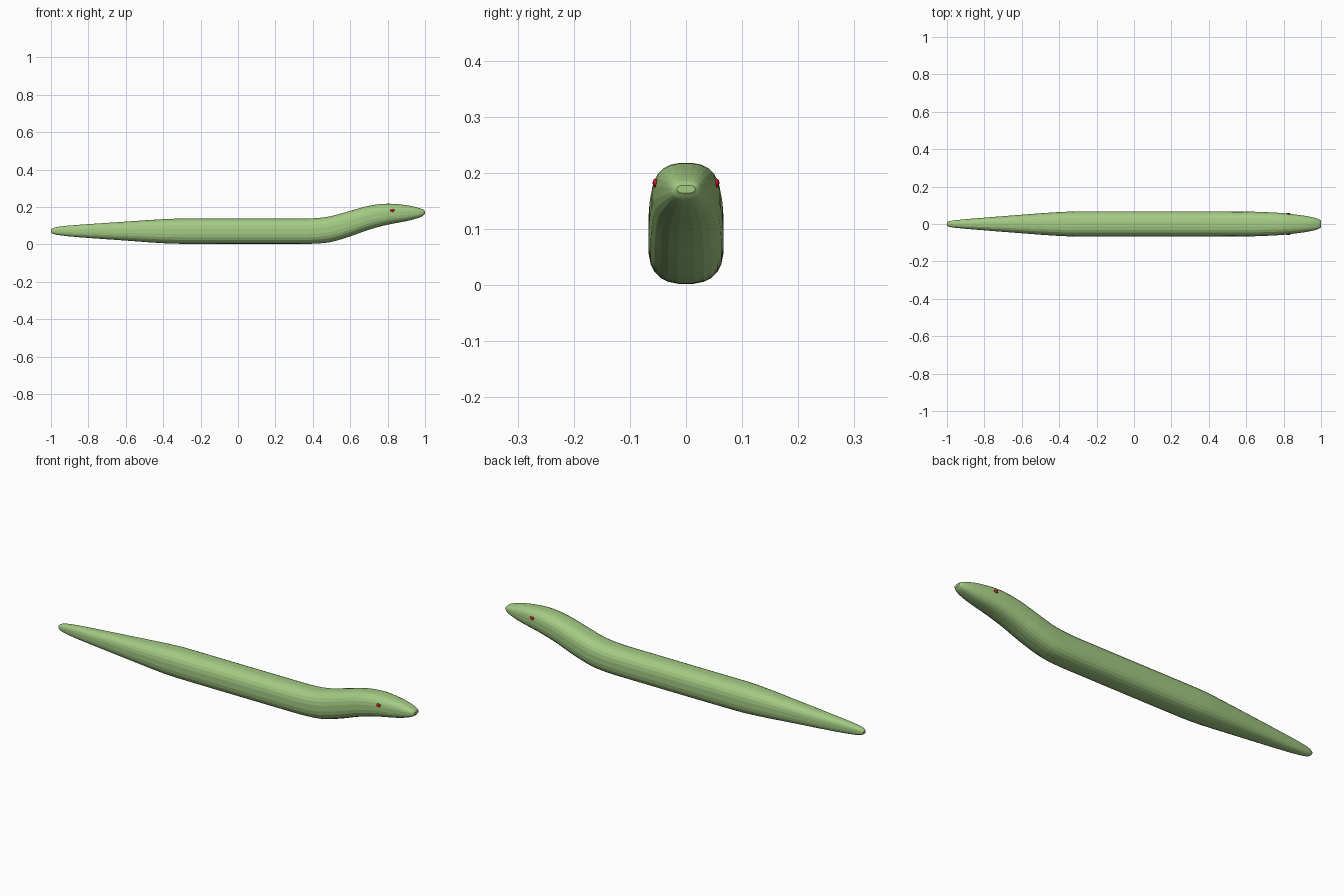
import bpy, bmesh, math

if "Cube" in bpy.data.objects:
    bpy.data.objects.remove(bpy.data.objects["Cube"])


def material(name, color):
    m = bpy.data.materials.new(name)
    m.diffuse_color = (*color, 1)
    m.use_nodes = True
    m.node_tree.nodes["Principled BSDF"].inputs["Base Color"].default_value = m.diffuse_color
    return m


green = material("leaf_green", (0.37, 0.60, 0.23))
red = material("eye_red", (0.60, 0.01, 0.02))

# Body stations: x, underside z, back z, half width
STATIONS = [
    (-1.0, 0.064, 0.080, 0.009), (-0.985, 0.055, 0.089, 0.016),
    (-0.94, 0.047, 0.097, 0.022), (-0.85, 0.038, 0.105, 0.030),
    (-0.60, 0.020, 0.122, 0.050), (-0.42, 0.007, 0.134, 0.063),
    (-0.32, 0.003, 0.138, 0.067), (0.0, 0.002, 0.138, 0.067),
    (0.32, 0.002, 0.138, 0.067), (0.42, 0.004, 0.141, 0.067),
    (0.50, 0.013, 0.152, 0.067), (0.60, 0.042, 0.180, 0.067),
    (0.70, 0.078, 0.207, 0.064), (0.80, 0.105, 0.218, 0.058),
    (0.90, 0.124, 0.210, 0.046), (0.96, 0.140, 0.197, 0.035),
    (0.99, 0.153, 0.186, 0.025), (1.0, 0.164, 0.178, 0.016),
]
SIDES, STEPS, POWER = 24, 3, 2.6


def smooth_stations(pts):
    """Monotone x, smoothed values between stations."""
    def slope(i, k):
        a, b = pts[max(i - 1, 0)], pts[min(i + 1, len(pts) - 1)]
        return (b[k] - a[k]) / (b[0] - a[0])

    out = []
    for i in range(len(pts) - 1):
        p, q = pts[i], pts[i + 1]
        h = q[0] - p[0]
        for s in range(STEPS):
            t = s / STEPS
            row = [p[0] + h * t]
            for k in (1, 2, 3):
                # constant stretches stay exactly straight
                m0, m1 = slope(i, k), slope(i + 1, k)
                if abs(q[k] - p[k]) < 1e-6:
                    m0 = m1 = 0
                row.append((2*t**3 - 3*t**2 + 1) * p[k] + (t**3 - 2*t**2 + t) * h * m0
                           + (3*t**2 - 2*t**3) * q[k] + (t**3 - t**2) * h * m1)
            out.append(row)
    return out + [list(pts[-1])]


def squarish(v):
    return math.copysign(abs(v) ** (2 / POWER), v)


# Body: lofted rounded-square rings
bm = bmesh.new()
rings = []
for x, lo, hi, w in smooth_stations(STATIONS):
    ring = []
    for i in range(SIDES):
        a = math.tau * (i + 0.5) / SIDES
        ring.append(bm.verts.new((x, w * squarish(math.cos(a)),
                                  (lo + hi) / 2 + (hi - lo) / 2 * squarish(math.sin(a)))))
    rings.append(ring)
for r, s in zip(rings, rings[1:]):
    for i in range(SIDES):
        j = (i + 1) % SIDES
        bm.faces.new((r[i], r[j], s[j], s[i]))
bm.faces.new(rings[0])
bm.faces.new(rings[-1])
bmesh.ops.recalc_face_normals(bm, faces=bm.faces)
mesh = bpy.data.meshes.new("body")
bm.to_mesh(mesh)
bm.free()
body = bpy.data.objects.new("body", mesh)
bpy.context.collection.objects.link(body)
mesh.materials.append(green)

# Eyes: small flattened beads on both sides of the head
for side, name in ((-1, "eye_front"), (1, "eye_back")):
    bpy.ops.mesh.primitive_uv_sphere_add(segments=12, ring_count=8, radius=1,
                                         location=(0.825, side * 0.0545, 0.182))
    eye = bpy.context.object
    eye.name = name
    eye.scale = (0.012, 0.005, 0.008)
    eye.data.materials.append(red)
    bpy.ops.object.shade_smooth()
